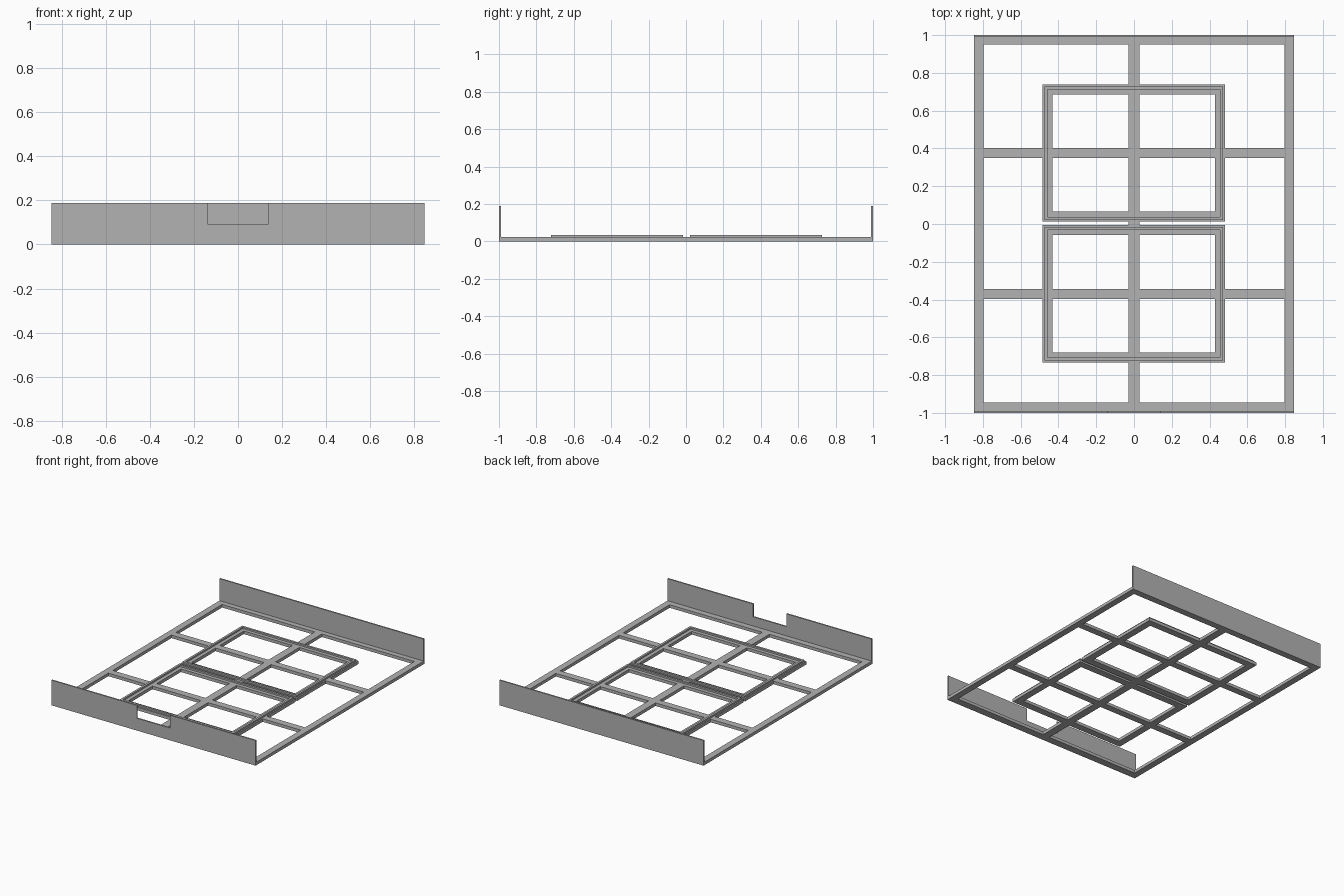
import bpy, bmesh

if "Cube" in bpy.data.objects:
    bpy.data.objects.remove(bpy.data.objects["Cube"])

grey = bpy.data.materials.new("plain grey")
grey.diffuse_color = (0.45, 0.45, 0.45, 1)
grey.use_nodes = True
grey.node_tree.nodes["Principled BSDF"].inputs["Base Color"].default_value = grey.diffuse_color

BASE_H, RIDGE_H, WALL_H = 0.023, 0.035, 0.188
HX, HY = 0.846, 1.0
OFF = 0.003                       # lattice sits slightly towards the back
WALL = 0.011

# outer rectangles of the two inner frames: (x0, x1, y0, y1)
panels = [(-0.485, 0.481, 0.012, 0.738), (-0.485, 0.481, -0.732, -0.006)]
RIM = 0.053


def inside(r, x, y):
    return r[0] < x < r[1] and r[2] < y < r[3]


def inset(r, d):
    return (r[0] + d, r[1] - d, r[2] + d, r[3] - d)


def plate(name, xs, ys, solid, z0, z1):
    """Extruded sheet made of the grid cells for which solid(x, y) holds."""
    xs, ys = sorted(set(xs)), sorted(set(ys))
    bm = bmesh.new()
    v = [[bm.verts.new((x, y, z0)) for y in ys] for x in xs]
    for i in range(len(xs) - 1):
        for j in range(len(ys) - 1):
            if solid((xs[i] + xs[i + 1]) / 2, (ys[j] + ys[j + 1]) / 2):
                bm.faces.new((v[i][j], v[i + 1][j], v[i + 1][j + 1], v[i][j + 1]))
    ext = bmesh.ops.extrude_face_region(bm, geom=bm.faces[:], use_keep_orig=True)
    top = [e for e in ext["geom"] if isinstance(e, bmesh.types.BMVert)]
    bmesh.ops.translate(bm, verts=top, vec=(0, 0, z1 - z0))
    bmesh.ops.delete(bm, geom=[w for w in bm.verts if not w.link_faces], context='VERTS')
    bmesh.ops.recalc_face_normals(bm, faces=bm.faces[:])
    bmesh.ops.dissolve_limit(bm, angle_limit=0.01, verts=bm.verts[:], edges=bm.edges[:])
    me = bpy.data.meshes.new(name)
    bm.to_mesh(me)
    bm.free()
    me.materials.append(grey)
    ob = bpy.data.objects.new(name, me)
    bpy.context.collection.objects.link(ob)
    return ob


def wall(name, y0, notch=None):
    """Upright end wall, optionally with a rectangular notch in the top edge."""
    bm = bmesh.new()
    pts = [(-HX, 0), (HX, 0), (HX, WALL_H)]
    if notch:
        w, z = notch
        pts += [(w, WALL_H), (w, z), (-w, z), (-w, WALL_H)]
    pts.append((-HX, WALL_H))
    f = bm.faces.new([bm.verts.new((x, y0, z)) for x, z in pts])
    ext = bmesh.ops.extrude_face_region(bm, geom=[f], use_keep_orig=True)
    bmesh.ops.translate(bm, vec=(0, WALL, 0),
                        verts=[e for e in ext["geom"] if isinstance(e, bmesh.types.BMVert)])
    bmesh.ops.recalc_face_normals(bm, faces=bm.faces[:])
    me = bpy.data.meshes.new(name)
    bm.to_mesh(me)
    bm.free()
    me.materials.append(grey)
    bpy.context.collection.objects.link(bpy.data.objects.new(name, me))


# flat lattice: outer frame, long centre bar, two cross bars, two inner frames
opening = (-0.797, 0.797, -0.944, 0.950)
bars = [(-0.029, 0.029, -1, 1)]
bars += [(-1, 1, c - 0.026, c + 0.026) for c in (0.373 + OFF, -0.373 + OFF)]


def lattice_solid(x, y):
    if not inside(opening, x, y) or any(inside(b, x, y) for b in bars):
        return True
    return any(inside(p, x, y) and not inside(inset(p, RIM), x, y) for p in panels)


rects = [opening] + panels + [inset(p, RIM) for p in panels]
xs = [-HX, HX, -0.029, 0.029] + [x for r in rects for x in r[:2]]
ys = [-HY + WALL, HY - WALL] + [y for r in rects + bars[1:] for y in r[2:]]
plate("base_lattice", xs, ys, lattice_solid, 0, BASE_H)

# thin raised lips on the inner frames
for label, p in zip(("back", "front"), panels):
    a, b = inset(p, 0.010), inset(p, 0.026)
    plate(label + "_locating_lip", a[:2] + b[:2], a[2:] + b[2:],
          lambda x, y, b=b: not inside(b, x, y), BASE_H, RIDGE_H)

# end walls
wall("front_wall", -HY, notch=(0.138, 0.092))
wall("back_wall", HY - WALL)
